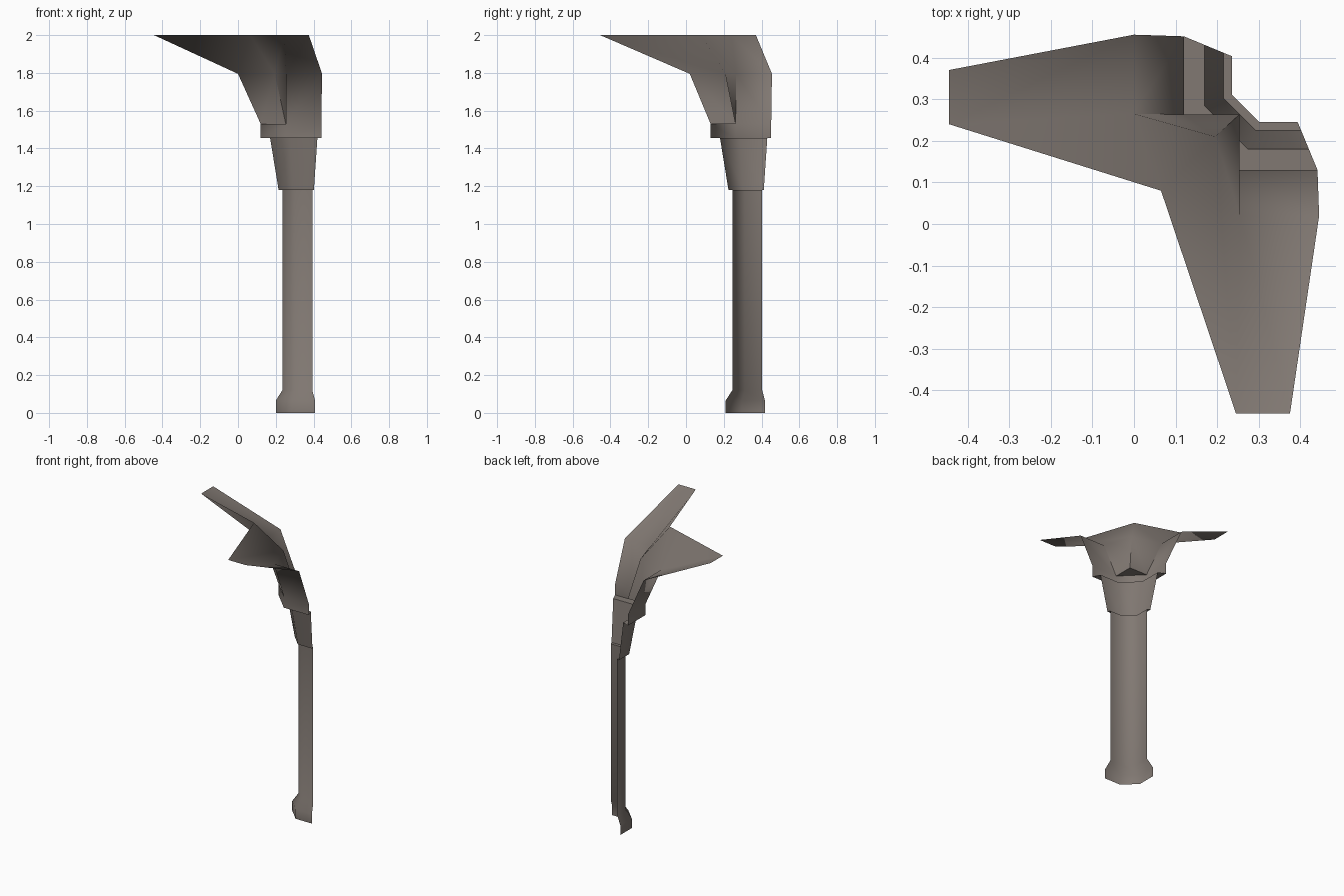
import bpy, math
from math import radians

if "Cube" in bpy.data.objects:
    bpy.data.objects.remove(bpy.data.objects["Cube"])

CX, CY = 0.347, 0.357      # axis of the octagonal column

stone = bpy.data.materials.new("warm grey stone")
stone.diffuse_color = (0.22, 0.19, 0.17, 1)
stone.use_nodes = True
stone.node_tree.nodes["Principled BSDF"].inputs["Base Color"].default_value = stone.diffuse_color


def half_octagon(apothem, z):
    """Left, diagonal and front sides of a regular octagon."""
    h = apothem * math.tan(radians(22.5))
    return [(CX - apothem, CY + h, z), (CX - apothem, CY - h, z),
            (CX - h, CY - apothem, z), (CX + h, CY - apothem, z)]


def make_object(name, verts, faces):
    mesh = bpy.data.meshes.new(name)
    mesh.from_pydata(verts, [], faces)
    mesh.materials.append(stone)
    mesh.shade_smooth()
    mesh.set_sharp_from_angle(angle=radians(60))
    ob = bpy.data.objects.new(name, mesh)
    bpy.context.collection.objects.link(ob)
    return ob


def strip(rows):
    """Vertices and quads joining rows of equal length, bottom to top."""
    n = len(rows[0])
    verts = [p for row in rows for p in row]
    faces = [(r * n + i, r * n + i + 1, (r + 1) * n + i + 1, (r + 1) * n + i)
             for r in range(len(rows) - 1) for i in range(n - 1)]
    return verts, faces


def column_part(name, profile):
    make_object(name, *strip([half_octagon(a, z) for a, z in profile]))


# Column: flared foot with shaft, then tapered collar with its lower ledge
column_part("foot_and_shaft", [(0.147, 0), (0.147, 0.065), (0.112, 0.12), (0.112, 1.18)])
column_part("collar", [(0.112, 1.18), (0.132, 1.18), (0.177, 1.455)])

# Capital block (with lower ledge) and the two vault wings springing from it
verts, faces = strip([half_octagon(a, z) for a, z in
                      [(0.177, 1.455), (0.227, 1.455), (0.227, 1.53)]])
top = [8, 9, 10, 11]
corner = len(verts)
verts.append((verts[10][0], verts[9][1], 1.53))
faces.append((9, 10, corner))                     # flat seat in the corner
spring = [8, 9, corner, 10, 11]
mid = [(0.0, 0.455), (0.0, 0.265), (0.195, 0.21), (0.255, 0.02), (0.445, 0.02)]
end = [(-0.445, 0.37), (-0.445, 0.24), (0.065, 0.08), (0.245, -0.455), (0.375, -0.455)]
for ring, z in ((mid, 1.795), (end, 2.0)):
    start = len(verts)
    verts += [(x, y, z) for x, y in ring]
    new = list(range(start, start + 5))
    faces += [(spring[i], spring[i + 1], new[i + 1], new[i]) for i in range(4)]
    spring = new
make_object("capital_and_vault", verts, faces)
